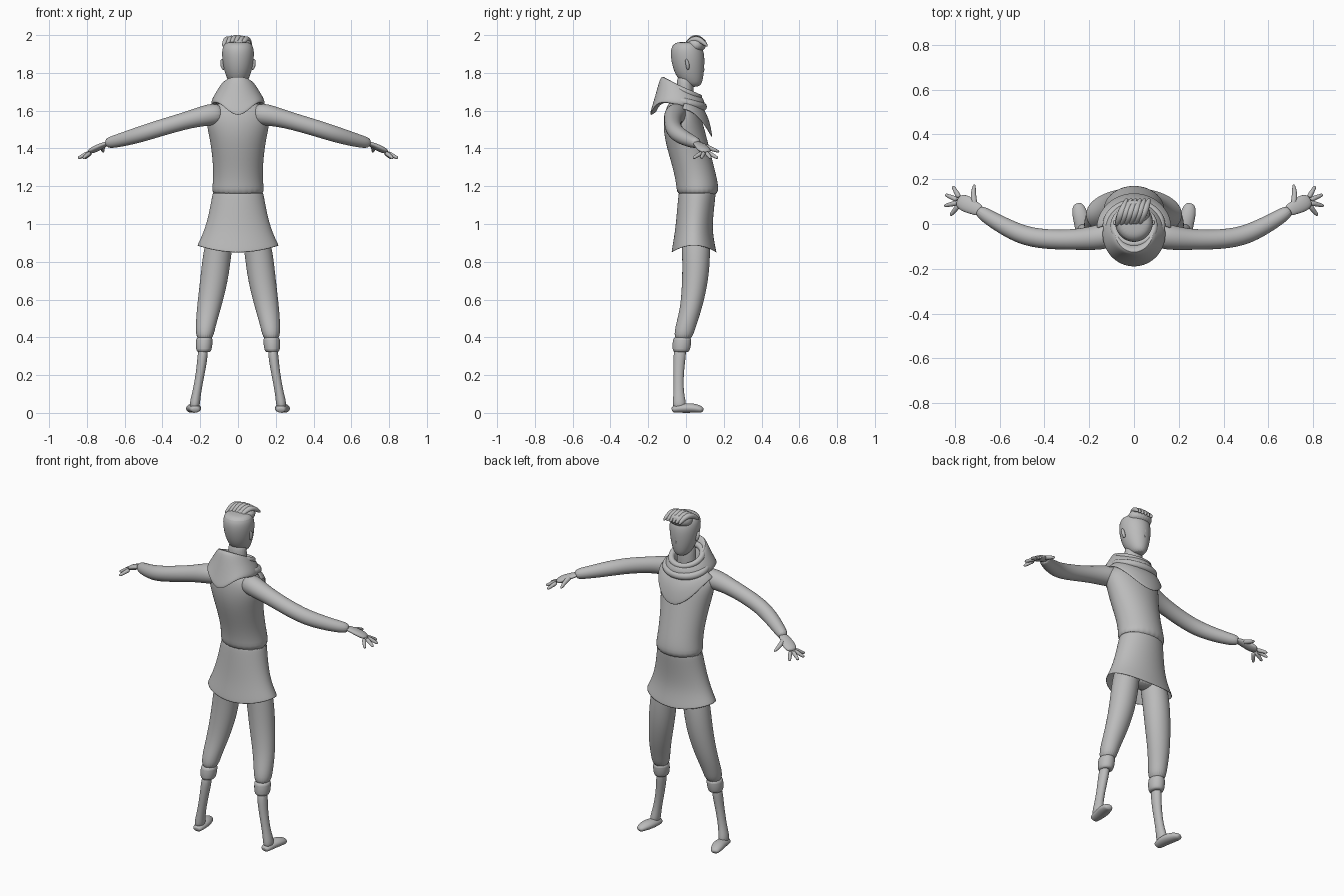
import bpy, bmesh, math
from mathutils import Vector

cube = bpy.data.objects.get("Cube")
if cube:
    bpy.data.objects.remove(cube)

shade = (0.5, 0.5, 0.5, 1)
grey = bpy.data.materials.new("plain_grey")
grey.use_nodes = True
grey.diffuse_color = shade
grey.node_tree.nodes["Principled BSDF"].inputs["Base Color"].default_value = shade


def loft(name, rings, closed=True, caps=True, thickness=0):
    """Skin a list of equal-length point rings into one smooth object."""
    bm = bmesh.new()
    rows = [[bm.verts.new(point) for point in ring] for ring in rings]
    count = len(rows[0])
    for lower, upper in zip(rows, rows[1:]):
        for i in range(count if closed else count - 1):
            j = (i + 1) % count
            bm.faces.new((lower[i], lower[j], upper[j], upper[i]))
    if caps:
        bm.faces.new(rows[0])
        bm.faces.new(rows[-1])
    bmesh.ops.recalc_face_normals(bm, faces=bm.faces)
    mesh = bpy.data.meshes.new(name)
    bm.to_mesh(mesh)
    bm.free()
    mesh.materials.append(grey)
    obj = bpy.data.objects.new(name, mesh)
    bpy.context.collection.objects.link(obj)
    if thickness:
        obj.modifiers.new("thickness", "SOLIDIFY").thickness = thickness
    smoothing = obj.modifiers.new("smoothing", "SUBSURF")
    smoothing.levels = smoothing.render_levels = 2
    bpy.ops.object.select_all(action="DESELECT")
    obj.select_set(True)
    bpy.context.view_layer.objects.active = obj
    bpy.ops.object.shade_smooth_by_angle(angle=math.radians(50))


def sweep(place, count, turn=math.tau):
    """Points of a rule sampled around a full turn."""
    return [place(turn * i / count) for i in range(count)]


def oval(z, back, front, width, x=0, rise=0, dip=0, point=0):
    """Oval ring: rise lifts its back, dip lowers both ends, point drags the back down."""
    def place(angle):
        c, s = math.cos(angle), math.sin(angle)
        height = z + rise * (1 - s) / 2 - dip * s * s - point * max(0, -s) ** 5
        return Vector((x + width * c, (back + front) / 2 + (front - back) / 2 * s, height))
    return sweep(place, 24)


def stack(name, sections, **options):
    loft(name, [oval(*section) for section in sections], **options)


def tube(name, path, side=1, flat=1, sides=16):
    """Limb along (x, y, z, radius) points, mirrored by side, flattened by flat."""
    points = [Vector((x * side, y, z)) for x, y, z, radius in path]
    rings = []
    for i, centre in enumerate(points):
        ahead = points[min(i + 1, len(points) - 1)]
        behind = points[max(i - 1, 0)]
        along = (ahead - behind).normalized()
        across = along.cross(Vector((0, 0, 1))).normalized() * path[i][-1]
        up = across.cross(along) * flat
        rings.append(sweep(lambda a: centre + across * math.cos(a) + up * math.sin(a), sides))
    loft(name, rings)


# Tunic: height, back, front, half width
stack("tunic", [
    (1.66, -.07, .03, .06), (1.63, -.1, .05, .13), (1.57, -.12, .08, .18),
    (1.46, -.12, .11, .15), (1.3, -.07, .15, .13), (1.2, -.05, .175, .135),
    (1.14, -.05, .17, .145)])

# Flared skirt, its hem lower at the front and back
loft("skirt", [
    oval(1.17, -.04, .16, .135), oval(1.05, -.05, .145, .155), oval(.95, -.06, .14, .185),
    oval(.885, -.08, .165, .22, dip=.04)], caps=False, thickness=.005)
stack("hips", [(1.1, -.03, .14, .12), (.95, -.03, .13, .15), (.87, .02, .1, .08)])

# Neck and head
stack("neck", [(1.6, -.06, .04, .06), (1.7, -.05, .04, .055), (1.8, -.05, .04, .055)])
stack("head", [
    (1.725, .01, .075, .03), (1.76, -.04, .09, .055), (1.82, -.07, .097, .077),
    (1.9, -.085, .1, .088), (1.95, -.075, .08, .08), (1.965, -.04, .05, .05)])
tube("nose", [(0, .09, 1.87, .01), (0, .097, 1.83, .014), (0, .09, 1.81, .01)], sides=8)

# Swept-up hair: a mound under overlapping locks
stack("hair_mound", [(1.91, 0, .1, .07), (1.96, -.01, .11, .075), (1.985, .02, .1, .05)])
locks, steps = 6, 5
for i in range(locks):
    start = Vector((.02 * i - .08, -.01, 1.94))
    crest = .05 - .004 * abs(i - (locks - 1) / 2)
    path = []
    for step in range(steps + 1):
        t = step / steps
        bulge = math.sin(math.pi * t)
        spot = start + Vector((.05 * t, .125 * t, crest * bulge))
        path.append((*spot, .007 + .012 * bulge))
    tube(f"hair_lock_{i + 1}", path, sides=8)

# Hood lying on the shoulders, hanging to a point behind
loft("hood", [
    oval(1.63, -.06, .05, .06, rise=.04), oval(1.67, -.09, .06, .07, rise=.08),
    oval(1.68, -.13, .08, .085, rise=.12), oval(1.65, -.15, .1, .12, rise=.08),
    oval(1.62, -.18, .1, .145, rise=.06, point=.06),
    oval(1.6, -.2, .09, .14, rise=.06, point=.1),
    oval(1.6, -.16, .07, .12, rise=.06, point=.07)], caps=False)

# Gathered scarf folds, each overlapping its own start
for name, ring, radius in (
        ("lower_fold", oval(1.62, -.1, .09, .12, rise=.05), .023),
        ("upper_fold", oval(1.67, -.09, .07, .09, rise=.07), .018)):
    tube(name, [(*spot, radius) for spot in ring + ring[:2]], sides=10)


# Rounded bib over the chest
def bib_row(t):
    def place(angle):
        c, s = math.cos(angle), math.sin(angle)
        neckline = Vector((.11 * c, .08 * s, 1.65 - .02 * s))
        hem = Vector((.17 * c, .16 * s - .02, 1.61 - .15 * s * s))
        return neckline.lerp(hem, t) + Vector((0, s, 1)) * .01 * math.sin(math.pi * t)
    count = 20
    return [place(math.pi * i / count) for i in range(count + 1)]


loft("chest_bib", [bib_row(i / 5) for i in range(6)], closed=False, caps=False, thickness=.008)

for label, side in (("left", 1), ("right", -1)):
    # Ear
    tube(f"{label}_ear", [(.075, .01, 1.815, .008), (.085, .01, 1.84, .013),
                          (.085, 0, 1.875, .009)], side, sides=8)

    # Sleeve
    tube(f"{label}_sleeve", [
        (.08, -.04, 1.585, .055), (.15, -.06, 1.58, .06), (.25, -.07, 1.555, .046),
        (.4, -.07, 1.512, .045), (.5, -.05, 1.48, .044), (.58, -.01, 1.456, .04),
        (.65, .03, 1.437, .034), (.7, .065, 1.426, .028)], side)

    # Hand, with the fingers fanned from the middle of the palm
    tube(f"{label}_palm", [
        (.68, .055, 1.43, .025), (.71, .07, 1.42, .03), (.75, .09, 1.4, .04),
        (.79, .11, 1.38, .03)], side, flat=.45)
    for i, finger in enumerate(("index", "middle", "ring", "little")):
        heading = math.radians(60 - 37 * i)
        reach = Vector((math.cos(heading), math.sin(heading), -.5))
        knuckle = Vector((.77, .1, 1.388)) + reach * .02
        path = []
        for t in (0, .4, .8, 1):
            spot = knuckle + reach * .06 * t
            path.append((*spot, .013 - .006 * t * t))
        tube(f"{label}_{finger}_finger", path, side, sides=8)
    tube(f"{label}_thumb", [(.71, .08, 1.42, .016), (.72, .13, 1.4, .014),
                            (.712, .18, 1.38, .007)], side, sides=8)

    # Trousers, rolled cuff and bare shin: height, back, front, half width, middle
    def leg(part, sections):
        stack(f"{label}_{part}", [(*section, x * side) for *section, x in sections])

    leg("trouser_leg", [
        (1, -.03, .125, .07, .08), (.85, -.02, .13, .076, .11), (.7, -.02, .12, .075, .126),
        (.55, -.03, .085, .064, .155), (.45, -.06, .05, .052, .173),
        (.38, -.065, .03, .043, .177)])
    leg("rolled_cuff", [(.4, -.06, .02, .035, .178), (.395, -.07, .032, .046, .178),
                        (.33, -.074, .022, .043, .181), (.32, -.06, .01, .03, .181)])
    leg("shin", [(.36, -.066, .01, .03, .182), (.25, -.068, -.01, .025, .192),
                 (.12, -.065, -.015, .022, .216), (.06, -.07, 0, .028, .228),
                 (.02, -.07, 0, .025, .23)])

    # Foot, its sole flat on the ground
    flat = .7
    tube(f"{label}_foot", [
        (x, y, radius * flat, radius) for x, y, radius in (
            (.226, -.075, .02), (.227, -.06, .03), (.23, 0, .037), (.24, .04, .037),
            (.25, .08, .027), (.253, .09, .015))], side, flat)
